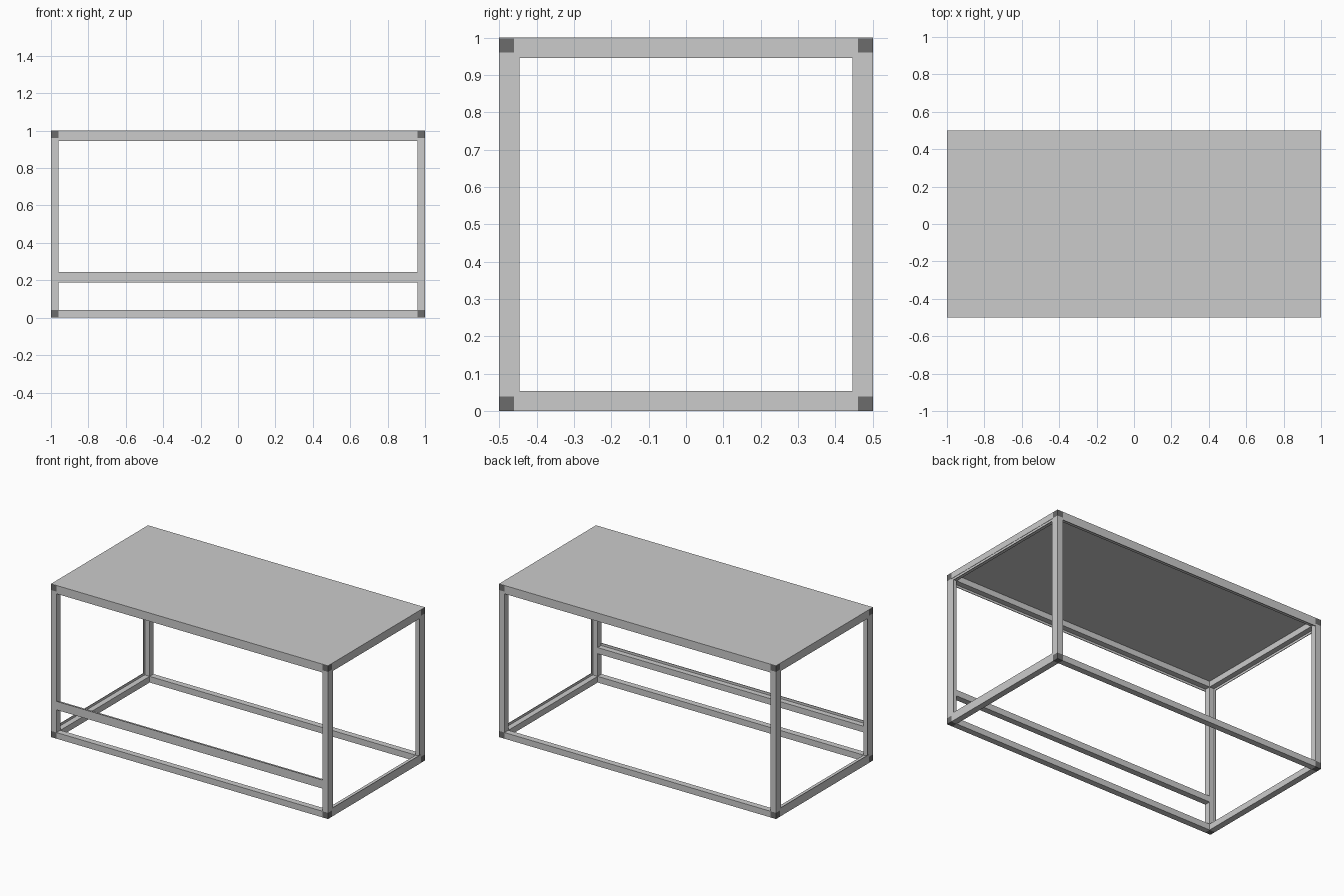
import bpy

if "Cube" in bpy.data.objects:
    bpy.data.objects.remove(bpy.data.objects["Cube"])

T = 0.04      # frame tube width
LIP = 0.0145  # lip projection into the opening
TH = 0.004    # lip thickness
REC = 0.002   # lip setback on posts and top end rails
TOP = 0.998   # underside of the top skin

dark = bpy.data.materials.new("dark_corner")
dark.diffuse_color = (0.15, 0.15, 0.15, 1)
dark.use_nodes = True
dark.node_tree.nodes["Principled BSDF"].inputs["Base Color"].default_value = dark.diffuse_color


def box(name, lo, hi, mat=None):
    bpy.ops.mesh.primitive_cube_add(size=1, location=[(a + b) / 2 for a, b in zip(lo, hi)])
    ob = bpy.context.object
    ob.name = name
    ob.scale = [abs(b - a) for a, b in zip(lo, hi)]
    bpy.ops.object.transform_apply(location=True, rotation=False, scale=True)
    if mat:
        ob.data.materials.append(mat)
    return ob


def mirror(ob, x=True, y=True):
    m = ob.modifiers.new("mirror", 'MIRROR')
    m.use_axis = (x, y, False)
    return ob


X, Y = 1.0, 0.5
xi, yi = X - T, Y - T

# corner blocks
mirror(box("bottom_corner", (xi, yi, 0), (X, Y, T), dark))
mirror(box("top_corner", (xi, yi, 1 - T), (X, Y, TOP), dark))

# posts with lips facing into the end openings
mirror(box("post", (xi, yi, T), (X, Y, 1 - T)))
mirror(box("post_lip", (X - REC - TH, yi - LIP, T), (X - REC, yi, 1 - T)))

# end rails
mirror(box("bottom_end_rail", (xi, -yi, 0), (X, yi, T)), y=False)
mirror(box("bottom_end_lip", (X - TH, -yi, T), (X, yi, T + LIP)), y=False)
mirror(box("top_end_rail", (xi, -yi, 1 - T), (X, yi, TOP)), y=False)
mirror(box("top_end_lip", (X - REC - TH, -yi, 1 - T - LIP), (X - REC, yi, 1 - T)), y=False)

# long rails
mirror(box("bottom_long_rail", (-xi, yi, 0), (xi, Y, T)), x=False)
mirror(box("top_long_rail", (-xi, yi, 1 - T), (xi, Y, TOP)), x=False)
mirror(box("top_long_lip", (-xi, Y - TH, 1 - T - LIP), (xi, Y, 1 - T)), x=False)

# front crossbar with an upstanding lip
box("front_crossbar", (-xi, -Y, 0.188), (xi, -yi, 0.228))
box("front_crossbar_lip", (-xi, -Y, 0.228), (xi, -Y + TH, 0.2435))

# top skin
box("top_panel", (-X, -Y, TOP), (X, Y, 1.0))
